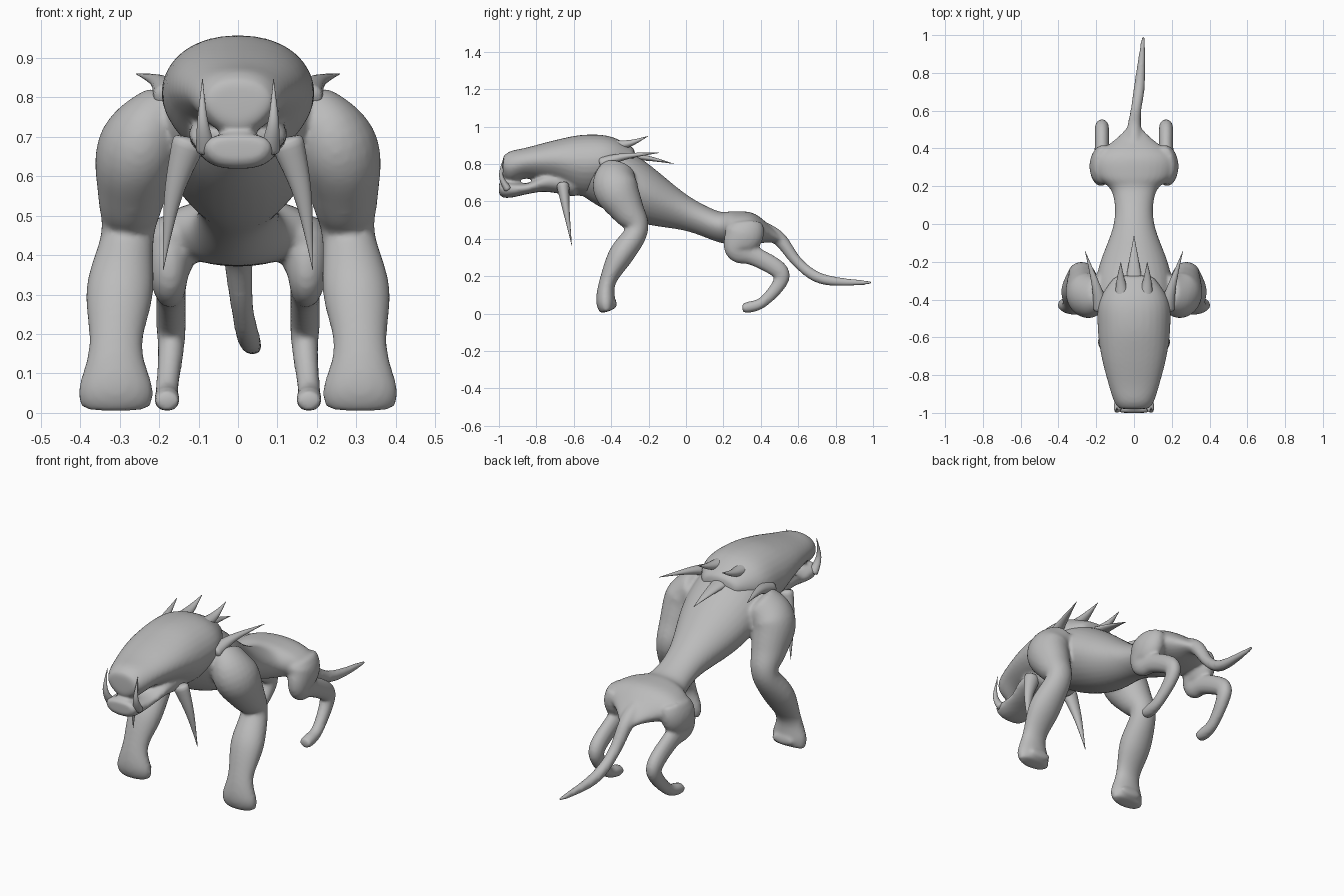
import bpy, bmesh, math
from mathutils import Vector

if "Cube" in bpy.data.objects:
    bpy.data.objects.remove(bpy.data.objects["Cube"], do_unlink=True)

GREY = (.5, .5, .5, 1)
hide_material = bpy.data.materials.new("grey_hide")
hide_material.use_nodes = True
hide_material.diffuse_color = GREY
shader = hide_material.node_tree.nodes["Principled BSDF"]
shader.inputs["Base Color"].default_value = GREY


def flowing(stations, steps=4):
    """Fill in stations along a smooth curve that passes through the given ones."""
    last = len(stations) - 1
    filled = []
    for k in range(last):
        before, start = stations[max(k - 1, 0)], stations[k]
        end, after = stations[k + 1], stations[min(k + 2, last)]
        for step in range(steps):
            t = step / steps
            filled.append([
                b + t / 2 * (c - a + t * (2 * a - 5 * b + 4 * c - d
                                          + t * (3 * (b - c) + d - a)))
                for a, b, c, d in zip(before, start, end, after)])
    filled.append(stations[last])
    return filled


def outline(sides, boxy=1):
    """Unit circle points, pushed toward a square as boxy falls below one."""
    for i in range(sides):
        angle = math.tau * i / sides
        yield [math.copysign(abs(part) ** boxy, part)
               for part in (math.cos(angle), math.sin(angle))]


def skin(bm, rings):
    """Bridge neighbouring rings and cap both ends."""
    loops = [[bm.verts.new(point) for point in ring] for ring in rings]
    for near, far in zip(loops, loops[1:]):
        for i in range(len(near)):
            bm.faces.new((near[i - 1], near[i], far[i], far[i - 1]))
    bm.faces.new(loops[0])
    bm.faces.new(loops[-1])


def limb(bm, stations, flat_start=1, flat_end=1, side=1, sides=12):
    """Tube through (x, y, z, half width); depth is a changing share of the width."""
    stations = flowing(stations)
    last = len(stations) - 1
    centres = [Vector((side * x, y, z)) for x, y, z, _ in stations]
    rings = []
    for k, centre in enumerate(centres):
        along = (centres[min(k + 1, last)] - centres[max(k - 1, 0)]).normalized()
        across = Vector((1, 0, 0))
        across = (across - along * across.dot(along)).normalized()
        flat = flat_start + (flat_end - flat_start) * k / last
        radius = max(stations[k][3], .001)
        deep = along.cross(across) * flat
        rings.append([centre + radius * (across * c + deep * s)
                      for c, s in outline(sides)])
    skin(bm, rings)


def hull(bm, stations, taper, boxy=1, sides=16):
    """Upright sections from (y, top, bottom, half width); taper narrows the underside."""
    rings = []
    for y, top, bottom, width in flowing(stations):
        middle, height = (top + bottom) / 2, (top - bottom) / 2
        rings.append([Vector((width * c * (1 + taper * min(s, 0)), y, middle + height * s))
                      for c, s in outline(sides, boxy)])
    skin(bm, rings)


def finish(name, bm, fused=False, mirrored=False):
    bmesh.ops.recalc_face_normals(bm, faces=bm.faces)
    for face in bm.faces:
        face.smooth = True
    mesh = bpy.data.meshes.new(name)
    bm.to_mesh(mesh)
    bm.free()
    mesh.materials.append(hide_material)
    part = bpy.data.objects.new(name, mesh)
    bpy.context.collection.objects.link(part)
    if mirrored:
        part.modifiers.new("mirror", 'MIRROR')
    part.modifiers.new("round", 'SUBSURF').levels = 1
    if fused:
        # Melt overlapping pieces into one continuous skin
        fuse = part.modifiers.new("fuse", 'REMESH')
        fuse.mode = 'VOXEL'
        fuse.voxel_size = .009
        fuse.use_smooth_shade = True
        part.modifiers.new("soften", 'SMOOTH').iterations = 8


def spike(name, points, radius, flat=.8, mirrored=True):
    """Curved spike that thins to a point along its length."""
    last = len(points) - 1
    bm = bmesh.new()
    limb(bm, [(*point, radius * (1 - k / last)) for k, point in enumerate(points)],
         flat, flat, sides=8)
    finish(name, bm, mirrored=mirrored)


# Body: trunk, tail and four legs
trunk = [(-.6, .88, .66, .1), (-.45, .92, .56, .2), (-.25, .84, .48, .2),
         (0, .64, .44, .11), (.17, .55, .38, .12), (.25, .55, .37, .2),
         (.36, .54, .37, .21), (.45, .47, .38, .1), (.52, .41, .37, .03)]
tail = [(0, .4, .45, .05), (0, .5, .4, .04), (.01, .6, .27, .03),
        (.03, .74, .18, .03), (.05, 1, .165, .01)]
foreleg = [(.17, -.36, .78, .07), (.25, -.38, .68, .11), (.27, -.31, .55, .09),
           (.28, -.26, .45, .07), (.3, -.35, .31, .09), (.31, -.42, .17, .07),
           (.31, -.43, .06, .1), (.31, -.42, .01, .09)]
heel_pad = [(.3, -.42, .05, .07), (.3, -.37, .055, .06)]
hindleg = [(.15, .31, .48, .06), (.17, .31, .42, .07), (.175, .27, .34, .05),
           (.17, .36, .31, .04), (.17, .5, .23, .04), (.17, .5, .16, .035),
           (.18, .41, .06, .03), (.18, .34, .035, .035), (.18, .3, .03, .03)]
body = bmesh.new()
hull(body, trunk, taper=.15)
limb(body, tail)
for side in (1, -1):
    limb(body, foreleg, flat_start=1.3, flat_end=.4, side=side)
    limb(body, heel_pad, flat_start=.4, flat_end=.4, side=side)
    limb(body, hindleg, flat_start=1.7, flat_end=.8, side=side)
finish("body", body, fused=True)

# Head: broad skull with a blunt muzzle, and the lower jaw
skull = [(-.98, .84, .73, .08), (-.94, .87, .7, .11), (-.85, .89, .72, .14),
         (-.7, .93, .69, .18), (-.55, .96, .62, .2), (-.4, .95, .66, .19),
         (-.27, .88, .78, .1)]
jaw = [(-.58, .74, .62, .12), (-.74, .75, .65, .13), (-.84, .7, .64, .11),
       (-.93, .7, .62, .1), (-.98, .71, .62, .09), (-1, .7, .64, .08)]
head = bmesh.new()
hull(head, skull, taper=.3, boxy=.9)
hull(head, jaw, taper=.2, boxy=.7)
finish("head", head, fused=True)

# Tusks, ears and the spikes behind the head
spike("cheek_tusks", [(.12, -.66, .7), (.165, -.64, .55), (.19, -.61, .36)], radius=.05)
spike("jaw_tusks", [(.08, -.95, .66), (.09, -.99, .74), (.09, -.97, .85)], radius=.03)
spike("ears", [(.17, -.46, .8), (.2, -.33, .84), (.26, -.14, .86)], radius=.05)
spike("crest_spikes", [(.06, -.42, .89), (.07, -.3, .91), (.07, -.2, .95)], radius=.05)
spike("neck_spike", [(0, -.36, .85), (0, -.2, .83), (0, -.06, .8)], radius=.06,
      flat=.5, mirrored=False)
